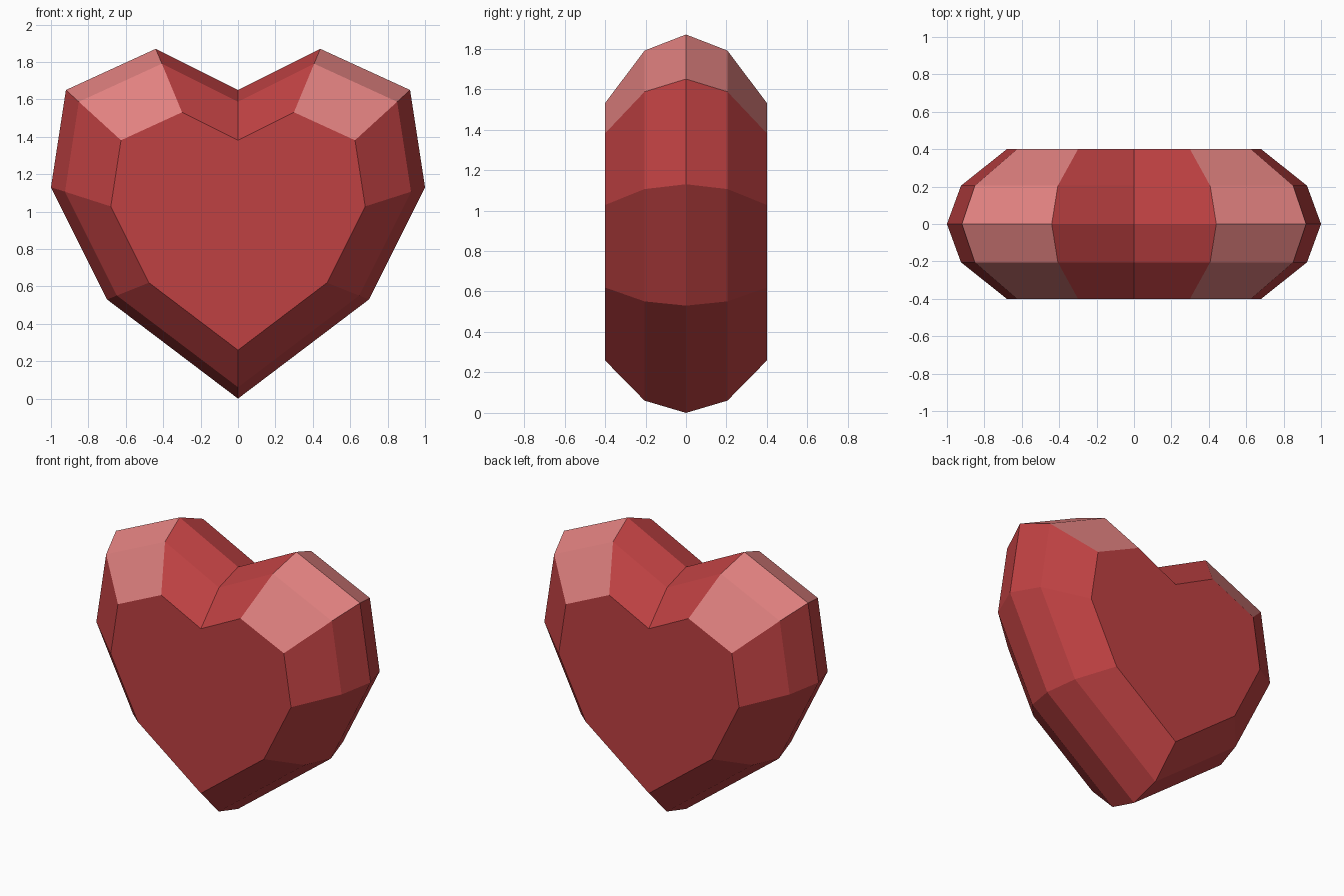
import bpy, bmesh

if "Cube" in bpy.data.objects:
    bpy.data.objects.remove(bpy.data.objects["Cube"])

def material(name, rgb):
    m = bpy.data.materials.new(name)
    m.diffuse_color = (*rgb, 1)
    m.use_nodes = True
    m.node_tree.nodes["Principled BSDF"].inputs["Base Color"].default_value = m.diffuse_color
    return m

red = material("heart red", (0.52, 0.053, 0.055))
pink = material("highlight pink", (0.75, 0.22, 0.215))

# Heart outline (x, z): right half, then mirrored left half
half = [(0, 0), (0.70, 0.53), (1.0, 1.13), (0.92, 1.65), (0.44, 1.87), (0, 1.65)]
outline = half + [(-x, z) for x, z in half[-2:0:-1]]

# Outline shrinks towards its centre at each depth (y, scale)
CENTRE_Z = 0.81
layers = [(-0.40, 0.68), (-0.205, 0.925), (0, 1.0), (0.205, 0.925), (0.40, 0.68)]

bm = bmesh.new()
rings = [[bm.verts.new((x * s, y, CENTRE_Z + (z - CENTRE_Z) * s)) for x, z in outline]
         for y, s in layers]

# Bevelled rim; the sloping shoulder on each lobe is pink
n = len(outline)
for a, b in zip(rings, rings[1:]):
    for i in range(n):
        j = (i + 1) % n
        f = bm.faces.new((a[i], a[j], b[j], b[i]))
        mid_x = abs(outline[i][0] + outline[j][0]) / 2
        mid_z = (outline[i][1] + outline[j][1]) / 2
        f.material_index = 1 if mid_z > 1.7 and mid_x > 0.5 else 0

# Flat front and back
bm.faces.new(rings[0])
bm.faces.new(rings[-1][::-1])
bmesh.ops.recalc_face_normals(bm, faces=bm.faces[:])

mesh = bpy.data.meshes.new("heart")
bm.to_mesh(mesh)
bm.free()
mesh.materials.append(red)
mesh.materials.append(pink)
bpy.context.collection.objects.link(bpy.data.objects.new("heart", mesh))
